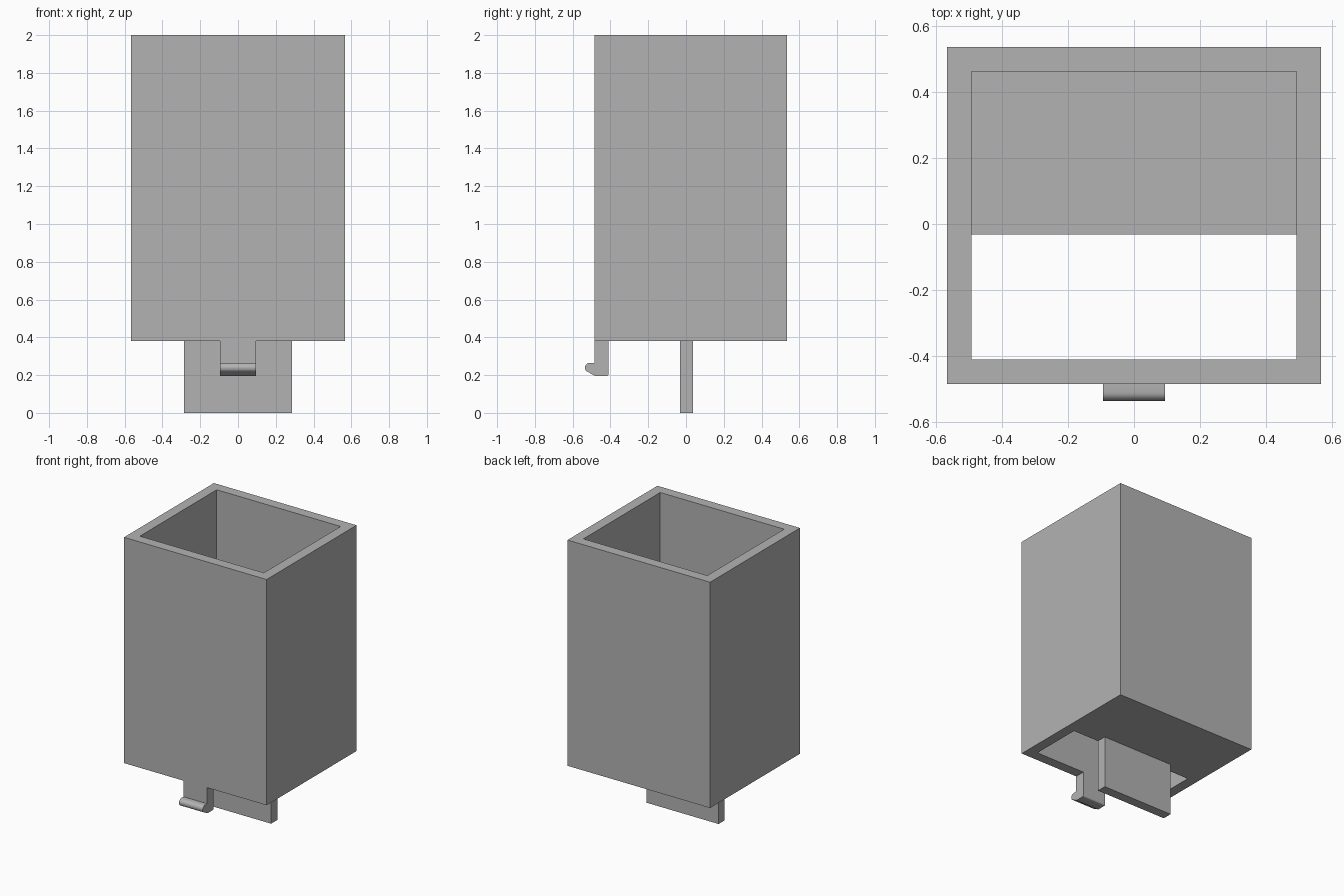
import bpy
import bmesh
from math import cos, sin, radians
from mathutils import Vector

cube = bpy.data.objects.get("Cube")
if cube:
    bpy.data.objects.remove(cube, do_unlink=True)

grey = bpy.data.materials.new("plain grey")
grey.use_nodes = True
grey.diffuse_color = (0.45, 0.45, 0.45, 1)
grey.node_tree.nodes["Principled BSDF"].inputs["Base Color"].default_value = grey.diffuse_color


def prism(name, profile, x0, x1):
    """Extrude a closed (y, z) profile along x."""
    bm = bmesh.new()
    face = bm.faces.new([bm.verts.new((x0, y, z)) for y, z in profile])
    ext = bmesh.ops.extrude_face_region(bm, geom=[face])
    moved = [v for v in ext["geom"] if isinstance(v, bmesh.types.BMVert)]
    bmesh.ops.translate(bm, verts=moved, vec=(x1 - x0, 0, 0))
    bmesh.ops.recalc_face_normals(bm, faces=bm.faces)
    mesh = bpy.data.meshes.new(name)
    bm.to_mesh(mesh)
    bm.free()
    mesh.materials.append(grey)
    obj = bpy.data.objects.new(name, mesh)
    bpy.context.collection.objects.link(obj)
    return obj


def box(name, half_x, y0, y1, z0, z1):
    return prism(name, [(y0, z0), (y1, z0), (y1, z1), (y0, z1)], -half_x, half_x)


def combine(target, tool, operation):
    """Apply a boolean and remove the tool object."""
    mod = target.modifiers.new(operation.lower(), "BOOLEAN")
    mod.operation = operation
    mod.solver = "EXACT"
    mod.object = tool
    bpy.context.view_layer.objects.active = target
    bpy.ops.object.modifier_apply(modifier=mod.name)
    bpy.data.objects.remove(tool, do_unlink=True)


def arc(cy, cz, r, start, end, steps=8):
    angles = [radians(start + (end - start) * i / steps) for i in range(steps + 1)]
    return [(cy + r * cos(a), cz + r * sin(a)) for a in angles]


FRONT, BACK, BASE, TOP = -0.484, 0.535, 0.38, 2.0
WALL = 0.074
HALF = 0.566

# Open-topped bin with a half floor
body = box("bin_with_clip", HALF, FRONT, BACK, BASE, TOP)
combine(body, box("cavity", HALF - WALL, FRONT + WALL, BACK - WALL,
                  BASE + WALL, TOP + 0.1), "DIFFERENCE")
combine(body, box("floor_opening", HALF - WALL, FRONT + WALL, -0.032,
                  BASE - 0.1, BASE + 2 * WALL), "DIFFERENCE")

# Flat tongue hanging from the floor edge
combine(body, box("tongue", 0.285, -0.032, 0.038, 0, BASE + WALL / 2), "UNION")

# Snap hook with a rounded nose below the front wall
hook_profile = [(FRONT, BASE + WALL), (FRONT, 0.265)]
hook_profile += arc(-0.509, 0.239, 0.026, 90, 225)
hook_profile += arc(-0.476, 0.215, 0.02, 225, 270, 4)
hook_profile += arc(FRONT + WALL - 0.01, 0.205, 0.01, 270, 360, 5)
hook_profile += [(FRONT + WALL, BASE + WALL)]
combine(body, prism("snap_hook", hook_profile, -0.094, 0.094), "UNION")

# Smooth only the rounded hook surfaces
bpy.ops.object.select_all(action="DESELECT")
body.select_set(True)
bpy.context.view_layer.objects.active = body
bpy.ops.object.shade_smooth_by_angle(angle=radians(30))
